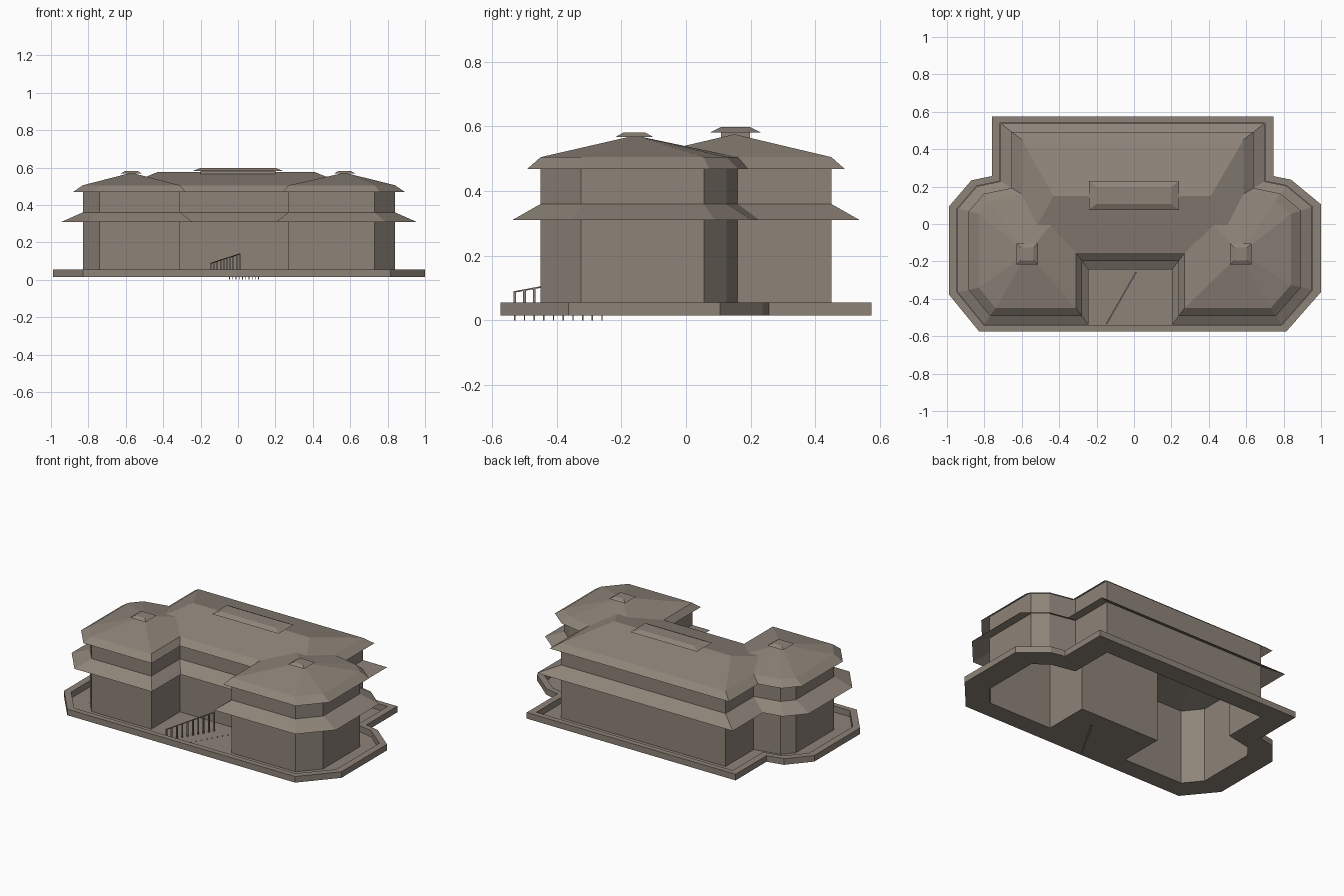
import bpy, bmesh
from mathutils import Vector

if "Cube" in bpy.data.objects:
    bpy.data.objects.remove(bpy.data.objects["Cube"])

taupe = bpy.data.materials.new("taupe")
taupe.use_nodes = True
COLOUR = (0.27, 0.23, 0.19, 1)
taupe.diffuse_color = COLOUR
taupe.node_tree.nodes["Principled BSDF"].inputs["Base Color"].default_value = COLOUR

STRETCH = 1.28   # overhangs are wider in x than in y


def finish(name, bm):
    bmesh.ops.recalc_face_normals(bm, faces=bm.faces)
    mesh = bpy.data.meshes.new(name)
    bm.to_mesh(mesh)
    bm.free()
    mesh.materials.append(taupe)
    ob = bpy.data.objects.new(name, mesh)
    bpy.context.collection.objects.link(ob)
    return ob


def offset(points, d):
    """Mitred outward offset of a counter-clockwise outline."""
    result = []
    for i, (x, y) in enumerate(points):
        a, b, c = [Vector((p[0] / STRETCH, p[1]))
                   for p in (points[i - 1], (x, y), points[(i + 1) % len(points)])]
        e, f = (b - a).normalized(), (c - b).normalized()
        n, m = Vector((e.y, -e.x)), Vector((f.y, -f.x))
        shift = (n + m) * d / (1 + n.dot(m))
        # eaves around the courtyard are shallower
        k = STRETCH if abs(x) > 0.5 else 0.75
        result.append((x + shift.x * k, y + shift.y))
    return result


def ring(bm, points, z):
    return [bm.verts.new((x, y, z)) for x, y in points]


def bridge(bm, low, high):
    for i in range(len(low)):
        j = (i + 1) % len(low)
        bm.faces.new((low[i], low[j], high[j], high[i]))


def band(name, low, z0, high, z1):
    bm = bmesh.new()
    bridge(bm, ring(bm, low, z0), ring(bm, high, z1))
    return finish(name, bm)


def rect(cx, cy, hx, hy):
    return [(cx - hx, cy - hy), (cx + hx, cy - hy), (cx + hx, cy + hy), (cx - hx, cy + hy)]


def block(name, low, z0, high, z1):
    bm = bmesh.new()
    a, b = ring(bm, low, z0), ring(bm, high, z1)
    bridge(bm, a, b)
    bm.faces.new(a[::-1])
    bm.faces.new(b)
    return finish(name, bm)


# Building outline: two chamfered wings, a courtyard and the main hall
left_front = [(-0.74, -0.45)]
courtyard = [(-0.31, -0.45), (-0.31, -0.155), (0.27, -0.155), (0.27, -0.45)]
right_side = [(0.73, -0.45), (0.84, -0.325), (0.84, 0.055), (0.755, 0.125), (0.585, 0.16)]
back = [(0.585, 0.45), (-0.6, 0.45)]
left_side = [(-0.6, 0.16), (-0.77, 0.125), (-0.83, 0.055), (-0.83, -0.34)]
footprint = left_front + courtyard + right_side + back + left_side
plot = left_front + right_side + back + left_side

# Terrace floor, open beneath the building, with a low parapet
FLOOR, PARAPET, WALL_TOP = 0.015, 0.055, 0.505
bm = bmesh.new()
outer = ring(bm, offset(plot, 0.125), FLOOR)
inner = ring(bm, footprint, FLOOR)
edges = [bm.edges.new((r[i - 1], r[i])) for r in (outer, inner) for i in range(len(r))]
bmesh.ops.triangle_fill(bm, edges=edges, use_beauty=True)
finish("terrace_floor", bm)

bm = bmesh.new()
edge, lip = offset(plot, 0.125), offset(plot, 0.09)
rings = [ring(bm, edge, FLOOR), ring(bm, edge, PARAPET),
         ring(bm, lip, PARAPET), ring(bm, lip, FLOOR)]
for a, b in zip(rings, rings[1:]):
    bridge(bm, a, b)
finish("terrace_parapet", bm)

# Walls and the two eaves
band("walls", footprint, FLOOR, footprint, WALL_TOP)
band("lower_eave", offset(footprint, 0.088), 0.31, footprint, 0.36)
band("upper_eave", offset(footprint, 0.042), 0.468, footprint, WALL_TOP)

# Wing roofs: shallow pyramids with small flared caps
wings = {
    "right_wing": (left_front + courtyard[:1] + [(-0.31, 0.16)] + left_side, -0.57),
    "left_wing": (courtyard[3:] + right_side + [(0.27, 0.16)], 0.57),
}
for name, (outline, cx) in wings.items():
    bm = bmesh.new()
    base = ring(bm, outline, WALL_TOP)
    apex = bm.verts.new((cx, -0.158, 0.572))
    for i in range(len(base)):
        bm.faces.new((base[i - 1], base[i], apex))
    finish(name + "_roof", bm)
    block(name + "_cap", rect(cx, -0.16, 0.057, 0.057), 0.568,
          rect(cx, -0.16, 0.034, 0.034), 0.581)

# Main hipped roof
bm = bmesh.new()
a, b, c, d = ring(bm, rect(-0.0075, 0.1475, 0.5925, 0.3025), WALL_TOP)
r0, r1 = ring(bm, [(-0.43, 0.15), (0.41, 0.15)], 0.576)
for f in ((a, b, r1, r0), (b, c, r1), (c, d, r0, r1), (d, a, r0)):
    bm.faces.new(f)
finish("main_roof", bm)

# Ridge cap on a short stem
stem = rect(0, 0.153, 0.2, 0.045)
block("ridge_stem", stem, 0.55, stem, 0.584)
block("ridge_cap", rect(0, 0.153, 0.24, 0.077), 0.582, stem, 0.598)

# Courtyard railing: a slanted row of posts with a rail, and a row of floor pegs
COUNT = 10
start, end = Vector((-0.145, -0.53, 0.09)), Vector((0.01, -0.26, 0.14))
for i in range(COUNT):
    p = start.lerp(end, i / (COUNT - 1))
    post = rect(p.x, p.y, 0.004, 0.004)
    block("railing_post", post, FLOOR, post, p.z)
    peg = rect(p.x + 0.1, p.y, 0.002, 0.002)
    block("floor_peg", peg, 0.0, peg, 0.02)

bm = bmesh.new()
side = Vector((0.003, -0.002, 0))
down = Vector((0, 0, 0.004))
ends = [[bm.verts.new(p + o) for o in (side, -side, -side - down, side - down)]
        for p in (start, end)]
bridge(bm, *ends)
bm.faces.new(ends[0])
bm.faces.new(ends[1])
finish("railing_top", bm)
